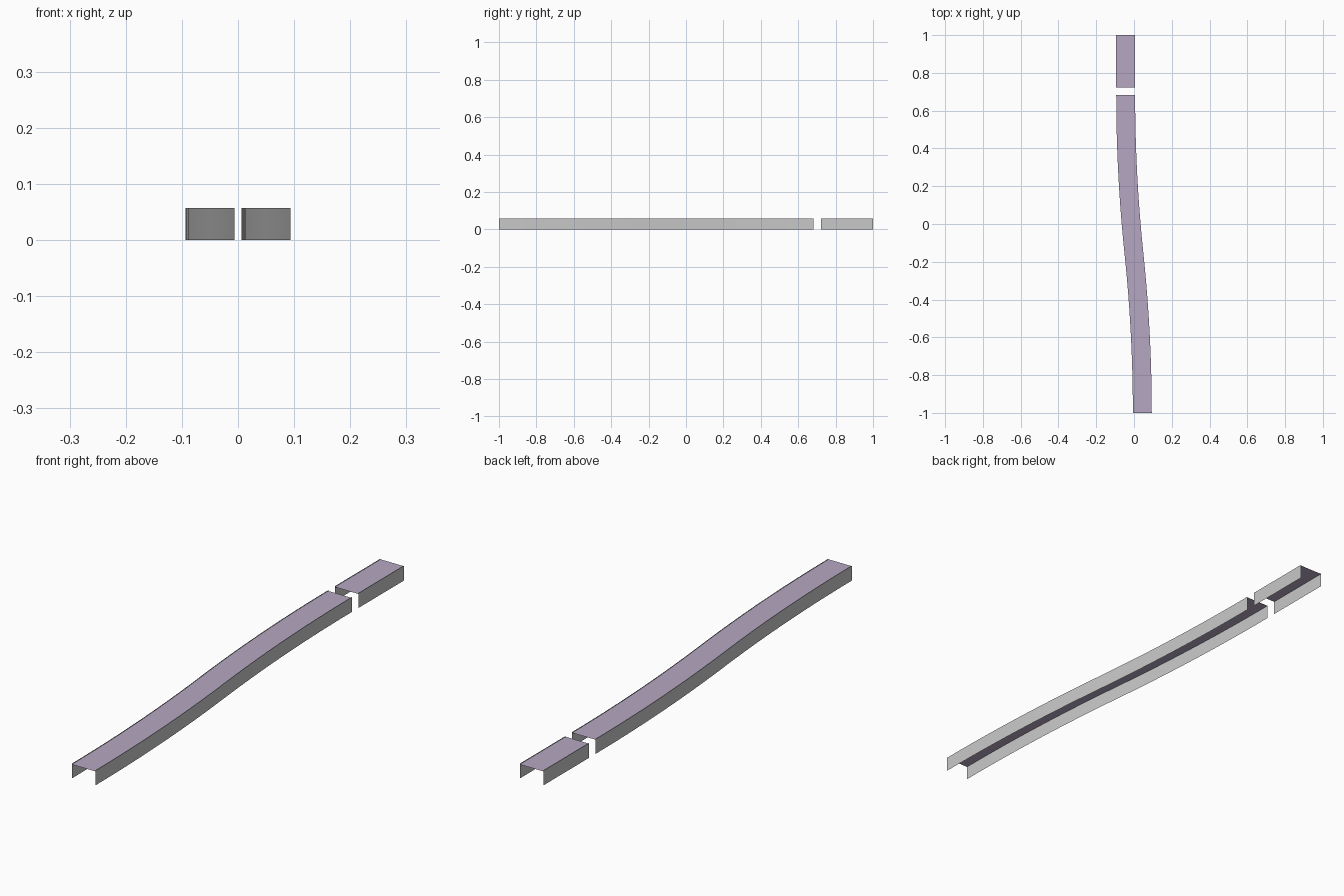
import bpy, bmesh

if "Cube" in bpy.data.objects:
    bpy.data.objects.remove(bpy.data.objects["Cube"])

HALF_W, H, DECK_Z = 0.05, 0.057, 0.054
Y0, Y1, SHIFT = -1.0, 0.682, 0.044   # extent and half sideways shift of the S-bend


def material(name, rgb):
    m = bpy.data.materials.new(name)
    m.diffuse_color = (*rgb, 1)
    m.use_nodes = True
    m.node_tree.nodes["Principled BSDF"].inputs["Base Color"].default_value = m.diffuse_color
    return m


grey = material("light grey", (0.58, 0.58, 0.58))
mauve = material("pale mauve", (0.47, 0.39, 0.54))


def centre_x(y):
    # two mirrored arcs, straight beyond the ends
    t = min(max((y - Y0) / (Y1 - Y0), 0), 1)
    s = 2 * t * t if t < 0.5 else 1 - 2 * (1 - t) ** 2
    return SHIFT - 2 * SHIFT * s


def strip(name, ys, a, b, mat):
    # sheet swept along the path between two (x offset, z) points
    bm = bmesh.new()
    rows = [[bm.verts.new((centre_x(y) + x, y, z)) for x, z in (a, b)] for y in ys]
    for p, q in zip(rows, rows[1:]):
        bm.faces.new((p[0], p[1], q[1], q[0]))
    me = bpy.data.meshes.new(name)
    bm.to_mesh(me)
    bm.free()
    me.materials.append(mat)
    ob = bpy.data.objects.new(name, me)
    bpy.context.collection.objects.link(ob)


# long curved section and short straight section
N = 24
sections = {"curved": [Y0 + (Y1 - Y0) * i / N for i in range(N + 1)],
            "straight": [0.722, 1.0]}
for label, ys in sections.items():
    w = HALF_W
    strip(label + "_deck", ys, (-w, DECK_Z), (w, DECK_Z), mauve)
    strip(label + "_left_wall", ys, (-w, 0), (-w, H), grey)
    strip(label + "_right_wall", ys, (w, H), (w, 0), grey)
